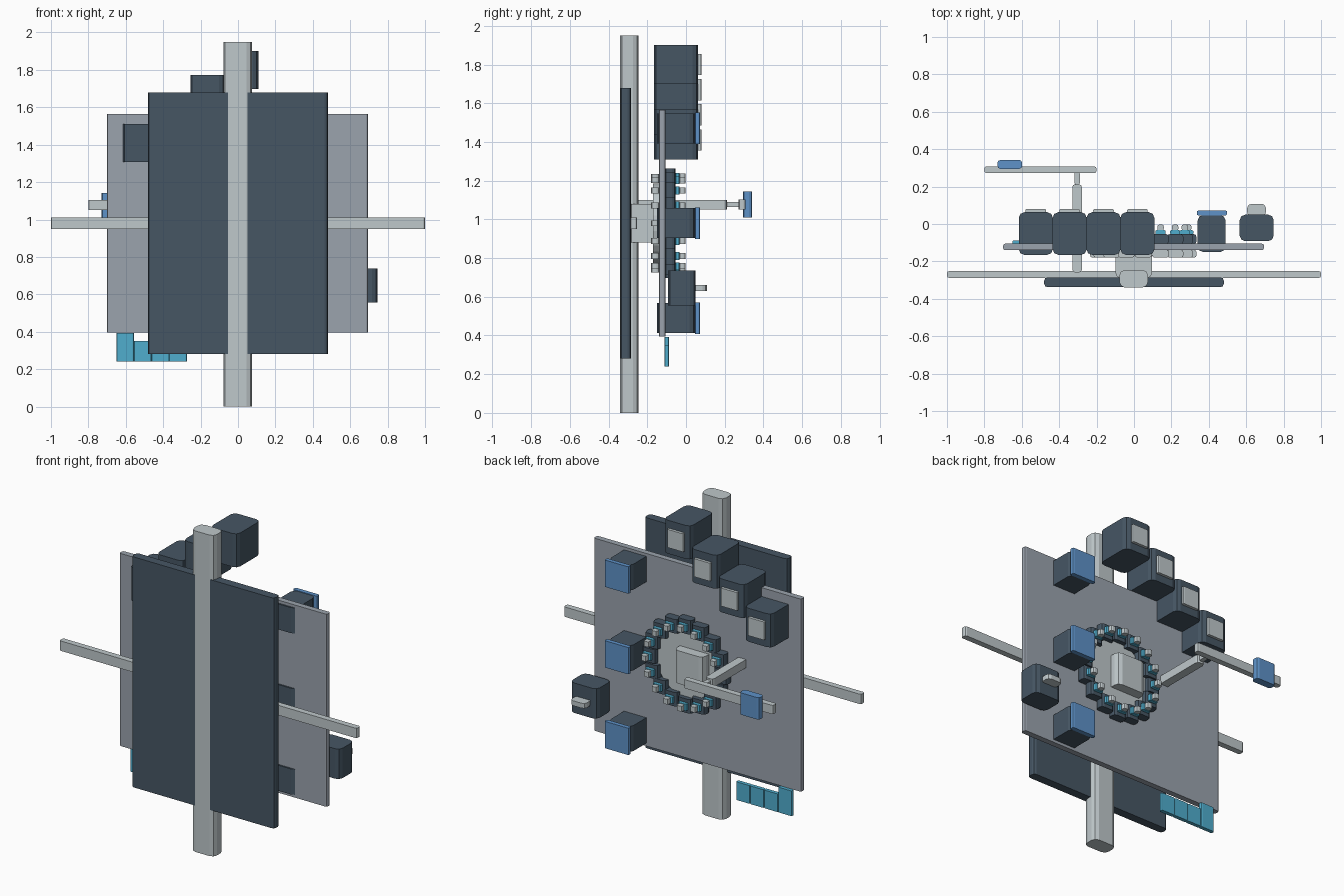
import bpy, bmesh, math

if "Cube" in bpy.data.objects:
    bpy.data.objects.remove(bpy.data.objects["Cube"])


def material(name, rgb):
    m = bpy.data.materials.new(name)
    lin = [((c / 255 + 0.055) / 1.055) ** 2.4 for c in rgb]
    m.diffuse_color = (*lin, 1)
    m.use_nodes = True
    m.node_tree.nodes["Principled BSDF"].inputs["Base Color"].default_value = m.diffuse_color
    return m


DARK = material("dark slate", (70, 86, 100))
LIGHT = material("light grey", (191, 200, 203))
GREY = material("panel grey", (155, 163, 173))
BLUE = material("screen blue", (94, 146, 200))
CYAN = material("cyan", (80, 174, 206))


def finish(name, bm, mat):
    me = bpy.data.meshes.new(name)
    bm.to_mesh(me)
    bm.free()
    me.materials.append(mat)
    ob = bpy.data.objects.new(name, me)
    bpy.context.collection.objects.link(ob)
    return ob


def box(name, x, y, z, mat):
    """Box from ranges, with its upright edges rounded."""
    size = [r[1] - r[0] for r in (x, y, z)]
    bm = bmesh.new()
    bmesh.ops.create_cube(bm, size=1)
    for v in bm.verts:
        v.co = [(r[0] + r[1]) / 2 + c * s for r, c, s in zip((x, y, z), v.co, size)]
    upright = [e for e in bm.edges
               if abs(e.verts[0].co.z - e.verts[1].co.z) > size[2] * 0.5]
    bmesh.ops.bevel(bm, geom=upright, offset=min(0.03, 0.33 * min(size[:2])),
                    segments=2, profile=0.5, affect='EDGES')
    return finish(name, bm, mat)


def span(c, w):
    return (c - w / 2, c + w / 2)


# Plates and structural beams
box("front_plate", (-0.48, 0.48), (-0.338, -0.285), (0.28, 1.68), DARK)
box("upright_beam", (-0.078, 0.075), (-0.34, -0.245), (0, 1.95), LIGHT)
box("cross_beam", (-1, 1), (-0.288, -0.252), (0.95, 1.01), LIGHT)
box("rear_panel", (-0.7, 0.695), (-0.14, -0.105), (0.395, 1.565), GREY)
box("hub_block", (-0.1, 0.097), (-0.29, -0.02), (0.88, 1.08), LIGHT)

# Row of stepped cubes with small screens
for i in range(4):
    x, z = -0.525 + i * 0.181, 1.41 + i * 0.13
    box(f"step_cube_{i}", span(x, 0.182), (-0.165, 0.063), span(z, 0.203), DARK)
    box(f"step_screen_{i}", span(x, 0.11), (0.06, 0.08), span(z, 0.11), LIGHT)

# Column of cubes with blue covers
for i, z in enumerate((0.49, 0.98, 1.47)):
    box(f"side_cube_{i}", span(0.415, 0.15), (-0.15, 0.048), span(z, 0.155), DARK)
    box(f"side_cover_{i}", span(0.417, 0.162), (0.046, 0.072), span(z, 0.163), BLUE)

# Outlying cube with flat handle
box("outer_cube", (0.565, 0.747), (-0.092, 0.05), (0.555, 0.737), DARK)
box("outer_handle", (0.605, 0.705), (0.04, 0.108), (0.63, 0.66), LIGHT)

# Round plate behind the module ring
bm = bmesh.new()
bmesh.ops.create_cone(bm, cap_ends=True, segments=32, radius1=0.205,
                      radius2=0.205, depth=0.09)
for v in bm.verts:
    a, b, h = v.co
    v.co = (0.05 + a, -0.125 + h, 0.98 - b)
bmesh.ops.recalc_face_normals(bm, faces=bm.faces)
finish("ring_plate", bm, LIGHT)

# Ring of small modules
for i in range(16):
    a = math.tau * i / 16
    x, z = 0.05 + 0.24 * math.cos(a), 0.98 + 0.24 * math.sin(a)
    box(f"module_{i}", span(x, 0.09), (-0.108, -0.053), span(z, 0.085), DARK)
    box(f"module_band_{i}", span(x, 0.055), (-0.055, -0.033), span(z, 0.04), CYAN)
    box(f"module_tip_{i}", span(x, 0.035), (-0.035, -0.003), span(z, 0.032), LIGHT)
    box(f"module_pad_{i}", span(x, 0.09), (-0.18, -0.138), span(z, 0.03), LIGHT)

# Arm with crossbar and blue head
box("arm", (-0.33, -0.278), (-0.26, 0.213), (1.05, 1.1), LIGHT)
box("arm_neck", (-0.318, -0.29), (0.21, 0.28), (1.063, 1.09), LIGHT)
box("arm_crossbar", (-0.8, -0.2), (0.272, 0.308), (1.05, 1.103), LIGHT)
box("arm_head", (-0.73, -0.598), (0.295, 0.342), (1.01, 1.143), BLUE)

# Cyan tile strip below the panel
for i in range(4):
    x0 = -0.65 + i * 0.094
    box(f"tile_{i}", (x0, x0 + 0.094), (-0.11, -0.087),
        (0.24, 0.393 if i == 0 else 0.35), CYAN)
